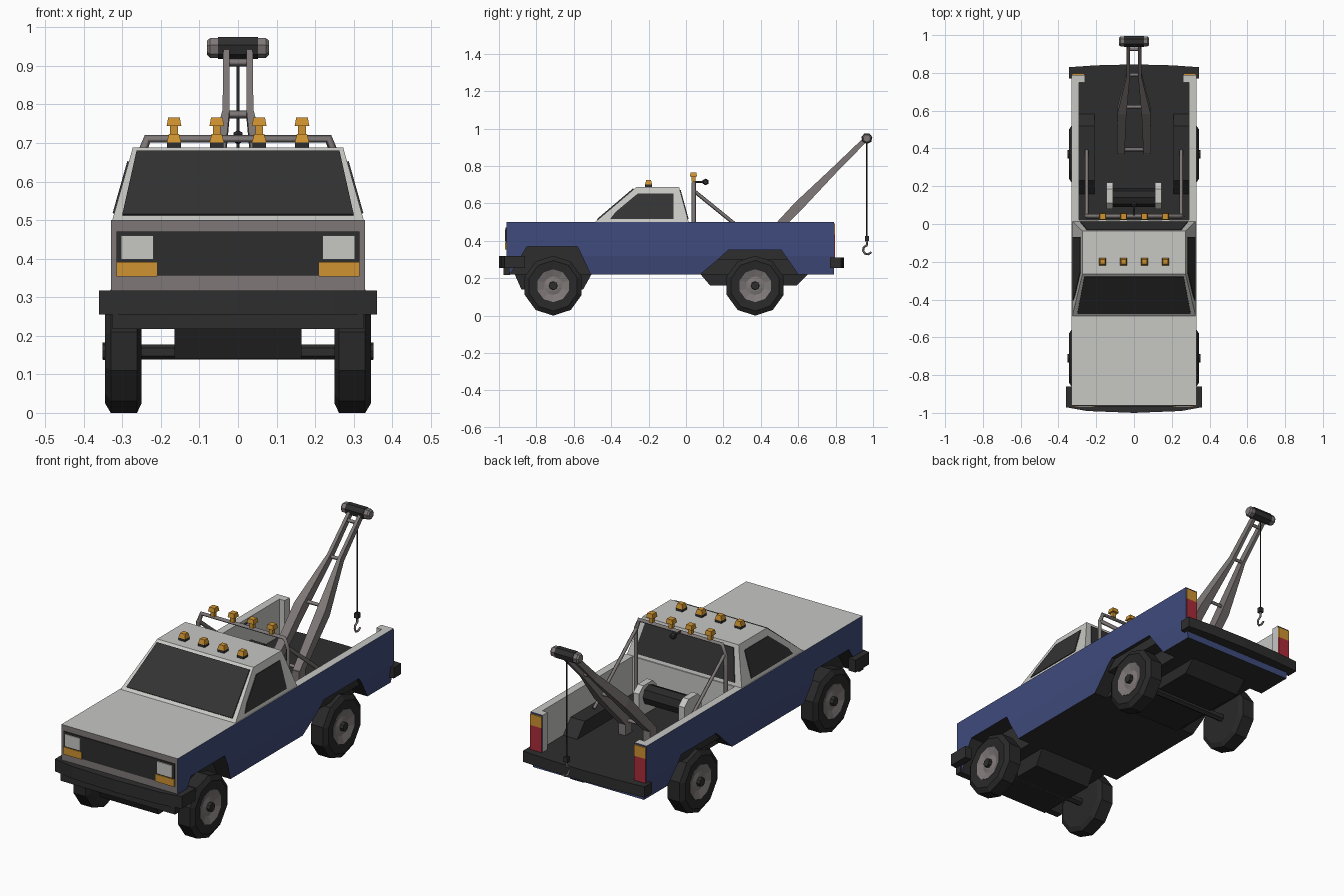
import bpy, bmesh, math
from mathutils import Vector as V

if "Cube" in bpy.data.objects:
    bpy.data.objects.remove(bpy.data.objects["Cube"])


def mat(name, r, g, b):
    m = bpy.data.materials.new(name)
    m.diffuse_color = (r, g, b, 1)
    m.use_nodes = True
    m.node_tree.nodes["Principled BSDF"].inputs["Base Color"].default_value = m.diffuse_color
    return m


WHITE = mat("white paint", .57, .57, .55)
BLUE = mat("blue paint", .05, .07, .2)
DARK = mat("dark trim", .027, .027, .027)
GREY = mat("grey metal", .21, .19, .185)
AMBER = mat("amber", .62, .29, .03)
RED = mat("red", .4, .025, .04)
GLASS = mat("dark glass", .033, .033, .033)
RUBBER = mat("rubber", .022, .022, .022)


def finish(name, bm, *mats):
    bmesh.ops.recalc_face_normals(bm, faces=bm.faces)
    me = bpy.data.meshes.new(name)
    bm.to_mesh(me)
    bm.free()
    ob = bpy.data.objects.new(name, me)
    bpy.context.collection.objects.link(ob)
    for m in mats:
        me.materials.append(m)
    return ob


def loft(name, rings, m):
    """Skin equal-length point rings and cap both ends."""
    bm = bmesh.new()
    rs = [[bm.verts.new(p) for p in r] for r in rings]
    n = len(rs[0])
    for a, b in zip(rs, rs[1:]):
        for i in range(n):
            bm.faces.new((a[i], a[(i + 1) % n], b[(i + 1) % n], b[i]))
    bm.faces.new(rs[0])
    bm.faces.new(rs[-1])
    return finish(name, bm, m)


def prism(name, pts, vec, m):
    return loft(name, [pts, [V(p) + V(vec) for p in pts]], m)


def box(name, x0, x1, y0, y1, z0, z1, m):
    return prism(name, [(x0, y0, z0), (x1, y0, z0), (x1, y1, z0), (x0, y1, z0)], (0, 0, z1 - z0), m)


def side_prism(name, yz, x0, x1, m):
    return prism(name, [(x0, y, z) for y, z in yz], (x1 - x0, 0, 0), m)


def plan_prism(name, xy, z0, z1, m):
    return prism(name, [(x, y, z0) for x, y in xy], (0, 0, z1 - z0), m)


def frustum(name, x, y, h0, h1, z0, z1, m):
    return loft(name, [[(x + sx * h, y + sy * h, z) for sx, sy in ((-1, -1), (1, -1), (1, 1), (-1, 1))]
                       for h, z in ((h0, z0), (h1, z1))], m)


def lathe(name, prof, y, z, n, m, s=1):
    """Profile of (x, radius) turned about the x direction."""
    ang = [-math.pi / 2 + 2 * math.pi * i / n for i in range(n)]
    return loft(name, [[(s * x, y + r * math.cos(a), z + r * math.sin(a)) for a in ang] for x, r in prof], m)


def tube(name, pts, r, m, res=0):
    cu = bpy.data.curves.new(name, 'CURVE')
    cu.dimensions = '3D'
    cu.bevel_depth, cu.bevel_resolution, cu.use_fill_caps = r, res, True
    sp = cu.splines.new('POLY')
    sp.points.add(len(pts) - 1)
    for q, p in zip(sp.points, pts):
        q.co = (*p, 1)
    tmp = bpy.data.objects.new(name + " path", cu)
    bpy.context.collection.objects.link(tmp)
    me = bpy.data.meshes.new_from_object(tmp.evaluated_get(bpy.context.evaluated_depsgraph_get()))
    bpy.data.objects.remove(tmp)
    ob = bpy.data.objects.new(name, me)
    bpy.context.collection.objects.link(ob)
    me.materials.clear()
    me.materials.append(m)
    return ob


# Body block with bed and wheel arches cut out
sec = [(.33, .5), (.33, .32), (.315, .22), (-.315, .22), (-.33, .32), (-.33, .5)]
body = prism("body", [(x, -.96, z) for x, z in sec], (0, 1.75, 0), WHITE)
cutters = [plan_prism("bed_cutter", [(-.29, .02), (.29, .02), (.29, .75), (.26, .75),
                                     (.26, .9), (-.26, .9), (-.26, .75), (-.29, .75)], .31, .6, DARK)]
ARCHES = ([(-.94, .15), (-.94, .22), (-.85, .37), (-.58, .37), (-.51, .22), (-.51, .15)],
          [(.075, .15), (.075, .22), (.16, .29), (.225, .35), (.51, .35), (.6, .22), (.6, .15)])
for arch in ARCHES:
    for s in (-1, 1):
        cutters.append(side_prism("arch_cutter", arch, s * .24, s * .4, DARK))
for c in cutters:
    c.hide_render = True
    md = body.modifiers.new("cut", 'BOOLEAN')
    md.operation, md.solver, md.object = 'DIFFERENCE', 'EXACT', c
bpy.context.view_layer.update()
me = bpy.data.meshes.new_from_object(body.evaluated_get(bpy.context.evaluated_depsgraph_get()))
body.modifiers.clear()
body.data = me
for c in cutters:
    bpy.data.objects.remove(c)
me.materials.clear()
for m in (WHITE, BLUE, DARK, GREY):
    me.materials.append(m)
for f in me.polygons:
    n, c = f.normal, f.center
    k = 2
    if n.z > .9:
        k = 0 if c.z > .45 else 2
    elif abs(n.x) > .9:
        k = (1 if abs(c.x) > .3 else 2) if n.x * c.x > 0 else 0
    elif n.y < -.95:
        k = 3 if c.y < -.9 else 0
    elif n.y > .95:
        k = 1 if c.y > .7 else 0
    f.material_index = k

# Bed humps, underbody and axles
for s in (-1, 1):
    side_prism("bed_wheel_hump", [(.15, .3), (.23, .38), (.52, .38), (.59, .3)], s * .21, s * .31, DARK)
side_prism("front_underbody", [(-.92, .23), (-.88, .14), (-.55, .14), (-.5, .23)], -.165, .165, RUBBER)
side_prism("rear_underbody", [(.07, .23), (.13, .16), (.59, .16), (.66, .23)], -.165, .165, RUBBER)

# Wheels
for y in (-.71, .37):
    lathe("axle", [(-.26, .02), (.26, .02)], y, .158, 6, DARK)
    for s in (-1, 1):
        lathe("tyre", [(.25, .1), (.25, .135), (.262, .16), (.33, .16), (.345, .135), (.34, .088), (.325, .08)],
              y, .16, 10, RUBBER, s)
        lathe("wheel_rim", [(.3, .088), (.343, .088), (.33, .05), (.335, .03)], y, .16, 10, GREY, s)
        lathe("hub_cap", [(.32, .024), (.352, .022)], y, .16, 8, DARK, s)

# Bumpers and front valance
plan_prism("front_bumper", [(-.36, -.86), (-.36, -.97), (-.25, -.99), (0, -1), (.25, -.99), (.36, -.97),
                            (.36, -.86), (.32, -.86), (.32, -.95), (-.32, -.95), (-.32, -.86)], .255, .318, DARK)
box("front_valance", -.325, .325, -.975, -.94, .218, .257, DARK)
plan_prism("rear_bumper", [(-.345, .77), (-.345, .83), (-.2, .84), (0, .845), (.2, .84), (.345, .83),
                           (.345, .77)], .255, .31, DARK)

# Grille and lamps
box("grille", -.21, .21, -.965, -.95, .356, .47, DARK)
for s in (-1, 1):
    box("headlight_housing", s * .21, s * .315, -.964, -.95, .392, .47, DARK)
    box("headlight", s * .219, s * .303, -.968, -.95, .398, .46, WHITE)
    box("turn_signal", s * .21, s * .315, -.968, -.95, .354, .392, AMBER)
    box("tail_light", s * .263, s * .327, .78, .796, .31, .435, RED)
    box("tail_signal", s * .263, s * .327, .78, .796, .435, .492, AMBER)

# Cab and windows
loft("cab", [[(-x, y0, z), (x, y0, z), (x, y1, z), (-x, y1, z)]
             for x, y0, y1, z in ((.327, -.49, .015, .497), (.273, -.265, -.037, .688))], WHITE)


def t(z):
    return (z - .497) / .191


def wy(z):
    return -.49 + .225 * t(z)


def ry(z):
    return .015 - .052 * t(z)


prism("windshield", [(x, wy(z) + .002, z) for x, z in ((-.3, .511), (.3, .511), (.263, .676), (-.263, .676))],
      (0, -.005, .005), GLASS)
prism("rear_window", [(x, ry(z) - .002, z) for x, z in ((-.285, .515), (.285, .515), (.25, .67), (-.25, .67))],
      (0, .006, .001), GLASS)
for s in (-1, 1):
    prism("side_window", [(s * (.325 - .054 * t(z)), y, z) for y, z in
                          ((-.405, .517), (-.375, .555), (-.258, .652), (-.068, .652), (-.068, .517))],
          (s * .006, 0, .001), GLASS)

# Roof lamps and rack lamps
for x in (-.166, -.055, .055, .166):
    frustum("roof_lamp_base", x, -.2, .018, .018, .685, .701, DARK)
    frustum("roof_lamp", x, -.2, .019, .013, .701, .724, AMBER)
    frustum("rack_lamp_stem", x, .04, .01, .01, .718, .746, AMBER)
    frustum("rack_lamp", x, .04, .019, .015, .744, .766, AMBER)

# Rack behind the cab
tube("rack_hoop", [(-.255, .042, .31), (-.255, .042, .66), (-.235, .042, .711), (.235, .042, .711),
                   (.255, .042, .66), (.255, .042, .31)], .012, GREY)
for s in (-1, 1):
    tube("rack_brace", [(s * .25, .045, .665), (s * .25, .39, .385)], .01, GREY)
tube("work_lamp_arm", [(0, .042, .715), (0, .1, .715)], .006, DARK)
lathe("work_lamp", [(-.012, .012), (0, .018), (.012, .012)], .105, .715, 6, DARK)

# Winch
lathe("winch_drum", [(-.12, .05), (.12, .05)], .14, .4, 8, RUBBER)
for s in (-1, 1):
    side_prism("winch_flange", [(.08, .31), (.08, .43), (.11, .46), (.185, .46), (.22, .43), (.22, .31)],
               s * .112, s * .145, WHITE)

# Boom: two tapered arms with cross bars
q = .707
for s in (-1, 1):
    loft("boom_arm", [[(s * a, y + h * q, z - h * q), (s * b, y + h * q, z - h * q),
                       (s * b, y - h * q, z + h * q), (s * a, y - h * q, z + h * q)]
                      for a, b, y, z, h in ((.05, .09, .385, .36, .02), (.04, .088, .6, .585, .026),
                                            (.022, .04, .79, .775, .017), (.022, .038, .967, .95, .013))], GREY)
    box("boom_foot", s * .05, s * .09, .365, .42, .3, .375, GREY)
for w, y in ((.06, .395), (.05, .62), (.03, .79), (.03, .925)):
    tube("boom_cross_bar", [(-w, y, y - .016), (w, y, y - .016)], .01, GREY)

# Boom head, cable and hook
lathe("boom_head", [(-.052, .03), (.052, .03)], .967, .948, 7, DARK)
for s in (-1, 1):
    lathe("boom_head_cap", [(.05, .027), (.072, .027), (.08, .02)], .967, .948, 7, GREY, s)
tube("cable", [(0, .967, .94), (0, .967, .41)], .004, DARK)
frustum("hook_weight", 0, .967, .011, .011, .4, .425, DARK)
tube("hook", [(0, .967, .4), (0, .967, .378)] +
     [(0, .97 + .024 * math.cos(math.radians(a)), .352 + .024 * math.sin(math.radians(a)))
      for a in range(100, 331, 46)], .006, GREY)
